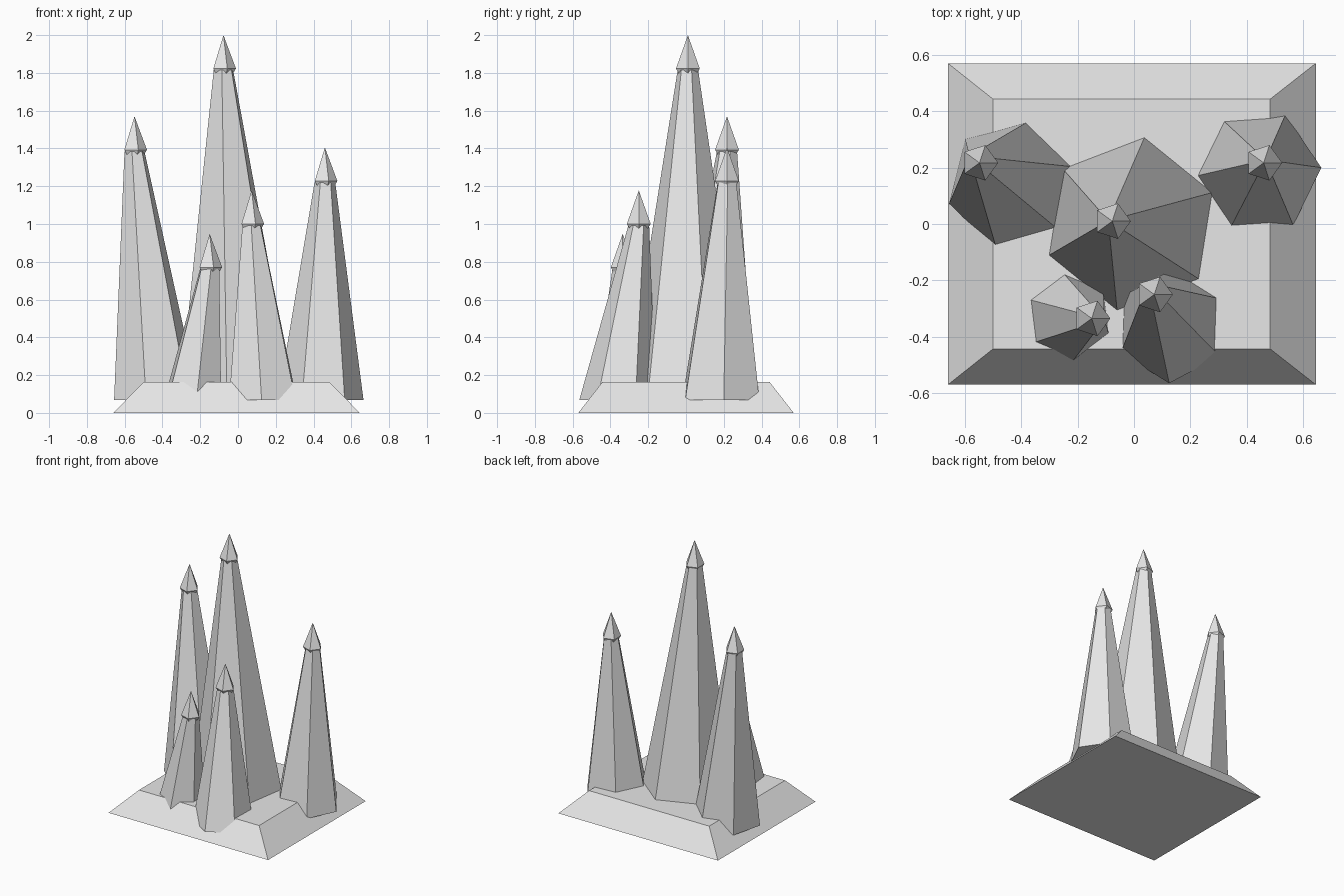
import bpy
import bmesh
from math import cos, sin, radians, tau

if "Cube" in bpy.data.objects:
    bpy.data.objects.remove(bpy.data.objects["Cube"])

stone = bpy.data.materials.new("pale_grey_stone")
stone.diffuse_color = (0.8, 0.8, 0.8, 1)
stone.use_nodes = True
stone.node_tree.nodes["Principled BSDF"].inputs["Base Color"].default_value = stone.diffuse_color


def ring(bm, centre, radius, sides, phase):
    x, y, z = centre
    return [bm.verts.new((x + radius * cos(phase + tau * i / sides),
                          y + radius * sin(phase + tau * i / sides), z))
            for i in range(sides)]


def bridge(bm, low, high):
    n = len(low)
    for i in range(n):
        j = (i + 1) % n
        bm.faces.new((low[i], low[j], high[j], high[i]))


def fan(bm, loop, point):
    tip = bm.verts.new(point)
    for i in range(len(loop)):
        bm.faces.new((loop[i], loop[(i + 1) % len(loop)], tip))


def finish(bm, name):
    bmesh.ops.recalc_face_normals(bm, faces=bm.faces)
    mesh = bpy.data.meshes.new(name)
    bm.to_mesh(mesh)
    bm.free()
    mesh.materials.append(stone)
    bpy.context.collection.objects.link(bpy.data.objects.new(name, mesh))


# Sloped rectangular plinth
bm = bmesh.new()
loops = []
for x0, x1, y, z in ((-0.66, 0.645, 0.57, 0), (-0.50, 0.483, 0.443, 0.163)):
    loops.append([bm.verts.new(p) for p in
                  ((x0, -y, z), (x1, -y, z), (x1, y, z), (x0, y, z))])
bridge(bm, *loops)
bm.faces.new(loops[0])
bm.faces.new(loops[1])
finish(bm, "plinth")


def spire(name, base, radius, phase, tip):
    """Leaning six-sided shaft with a five-sided pointed cap."""
    x, y, z = tip
    collar = z - 0.177
    # Shaft
    bm = bmesh.new()
    low = ring(bm, (*base, 0.068), radius, 6, radians(phase))
    high = ring(bm, (x, y, collar - 0.008), 0.055, 6, radians(phase))
    bridge(bm, low, high)
    bm.faces.new(low)
    bm.faces.new(high)
    finish(bm, name + "_shaft")
    # Cap, its lower point sunk into the shaft
    bm = bmesh.new()
    rim = ring(bm, (x, y, collar), 0.066, 5, 0)
    fan(bm, rim, tip)
    fan(bm, rim, (x, y, collar - 0.11))
    finish(bm, name + "_cap")


# Base centre, base radius, turn in degrees, tip position
spire("centre_spire", (-0.008, 0.0), 0.324, 21, (-0.077, 0.01, 2.0))
spire("back_left_spire", (-0.43, 0.137), 0.235, 16, (-0.548, 0.217, 1.57))
spire("back_right_spire", (0.438, 0.184), 0.227, 4, (0.46, 0.217, 1.405))
spire("front_right_spire", (0.132, -0.362), 0.203, 28, (0.072, -0.25, 1.178))
spire("front_left_spire", (-0.24, -0.327), 0.164, 37, (-0.15, -0.335, 0.948))
